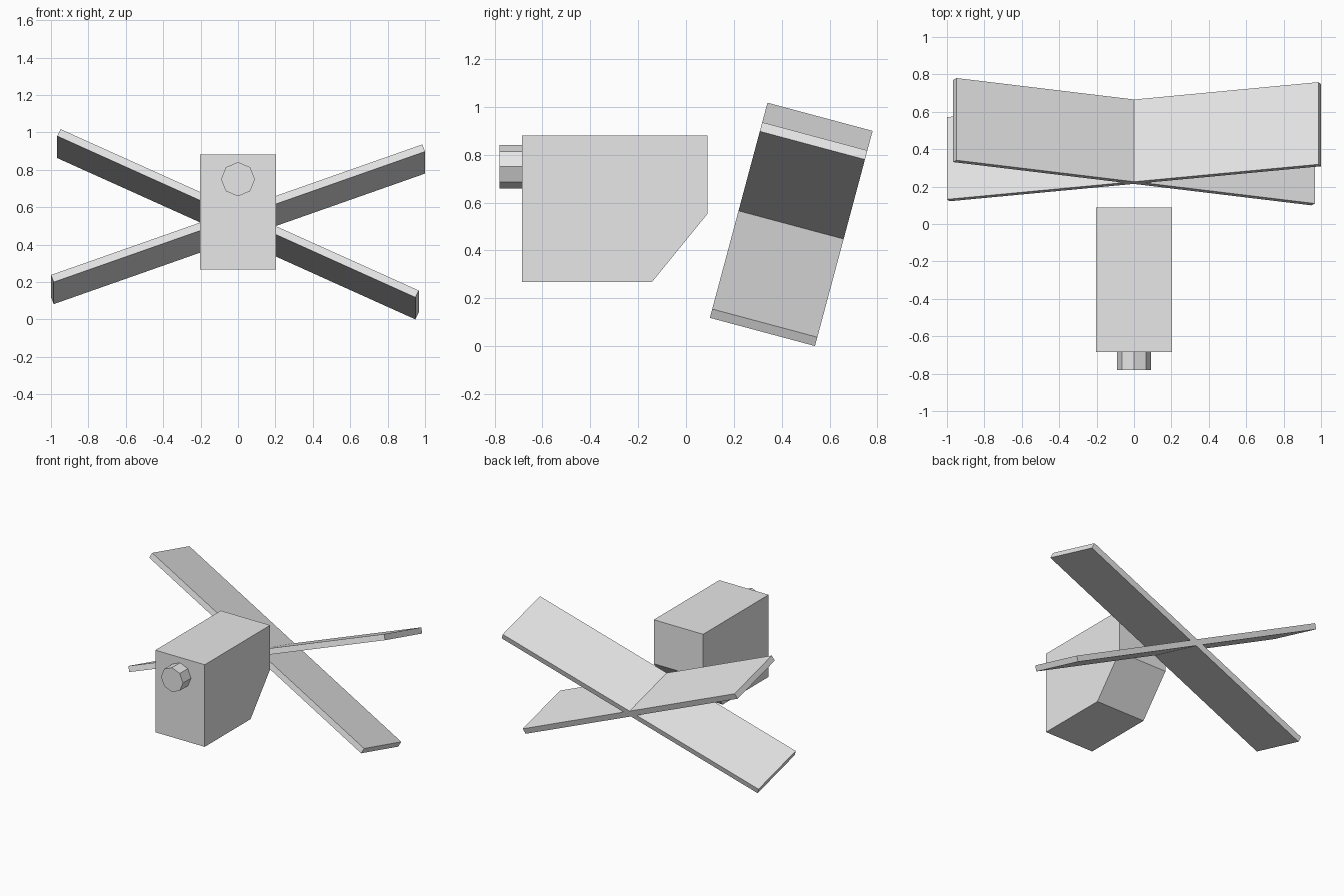
import bpy, bmesh
from math import radians
from mathutils import Matrix, Vector

cube = bpy.data.objects.get("Cube")
if cube:
    bpy.data.objects.remove(cube, do_unlink=True)

grey = bpy.data.materials.new("light_grey")
grey.use_nodes = True
colour = (0.8, 0.8, 0.8, 1)
grey.diffuse_color = colour
grey.node_tree.nodes["Principled BSDF"].inputs["Base Color"].default_value = colour


def add_part(name, bm, matrix=Matrix()):
    """Turn a bmesh into a flat-shaded grey object."""
    bmesh.ops.recalc_face_normals(bm, faces=bm.faces)
    mesh = bpy.data.meshes.new(name)
    bm.to_mesh(mesh)
    bm.free()
    mesh.materials.append(grey)
    obj = bpy.data.objects.new(name, mesh)
    obj.matrix_world = matrix
    bpy.context.collection.objects.link(obj)
    return obj


# Body: side profile (y, z) extruded across x, lower back corner cut off
half_width = 0.204
profile = [(-0.685, 0.267), (-0.143, 0.267), (0.089, 0.552), (0.089, 0.881), (-0.685, 0.881)]
bm = bmesh.new()
side = bm.faces.new([bm.verts.new((-half_width, y, z)) for y, z in profile])
out = bmesh.ops.extrude_face_region(bm, geom=[side])
moved = [v for v in out["geom"] if isinstance(v, bmesh.types.BMVert)]
bmesh.ops.translate(bm, verts=moved, vec=(2 * half_width, 0, 0))
add_part("body", bm)

# Front knob: short octagonal cylinder with a corner pointing up
bm = bmesh.new()
bmesh.ops.create_cone(bm, cap_ends=True, segments=8, radius1=0.091, radius2=0.091, depth=0.095)
add_part("front_knob", bm,
         Matrix.Translation((0, -0.7325, 0.75)) @ Matrix.Rotation(radians(90), 4, 'X'))

# Wings: two long flat boards crossing behind the body, pitched nose-up
pivot = Matrix.Translation((0, 0.44, 0.509)) @ Matrix.Rotation(radians(-15), 4, 'X')
for name, roll in (("wing_right_high", 25), ("wing_left_high", -20)):
    bm = bmesh.new()
    bmesh.ops.create_cube(bm, size=1)
    bmesh.ops.scale(bm, verts=bm.verts, vec=Vector((2.113, 0.455, 0.042)))
    add_part(name, bm, pivot @ Matrix.Rotation(radians(roll), 4, 'Y'))
